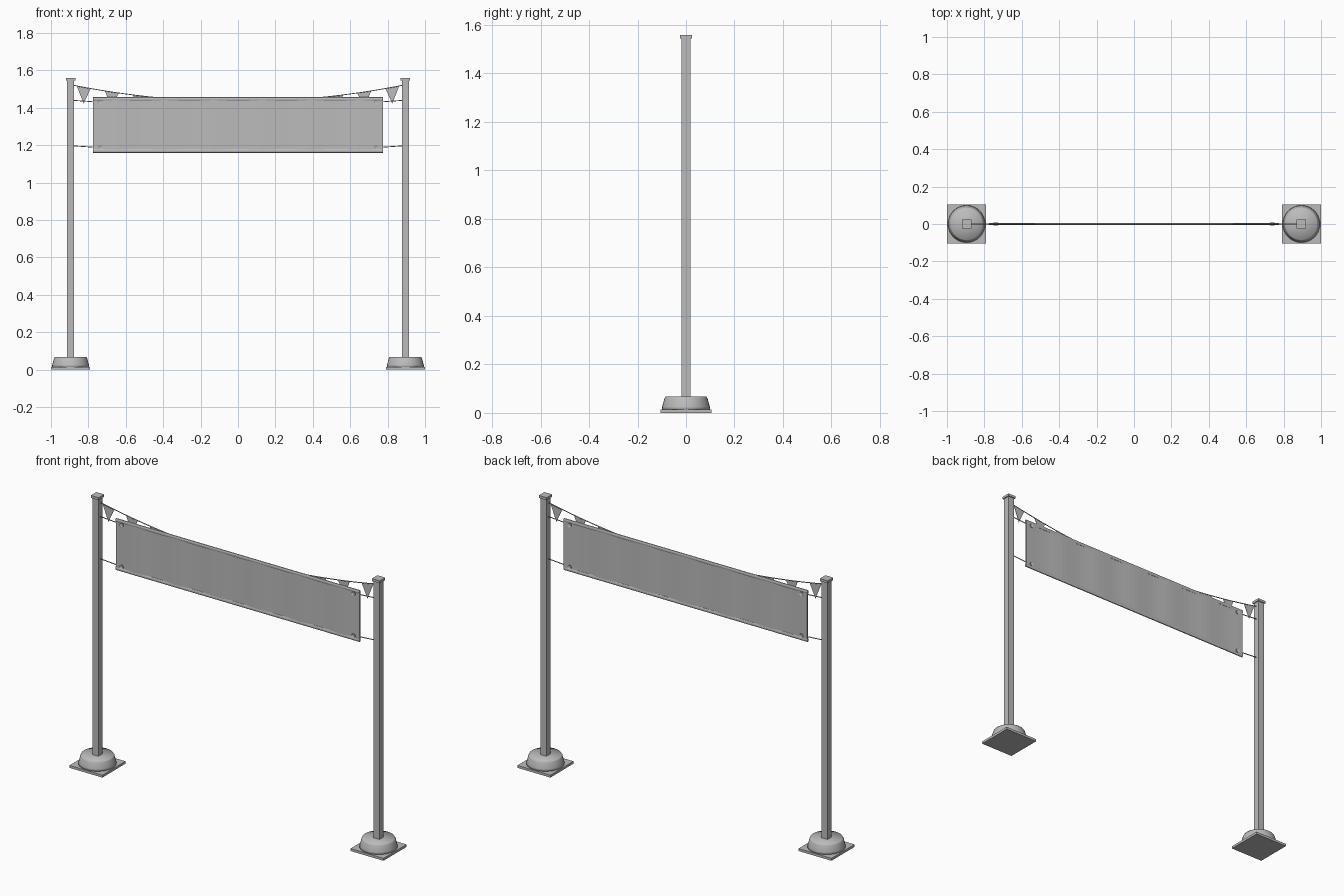
import bpy, bmesh, math
from mathutils import Vector, Matrix

default = bpy.data.objects.get("Cube")
if default:
    bpy.data.objects.remove(default, do_unlink=True)

grey = bpy.data.materials.new("plain_grey")
grey.use_nodes = True
COLOUR = (0.5, 0.5, 0.5, 1)
grey.diffuse_color = COLOUR
grey.node_tree.nodes["Principled BSDF"].inputs["Base Color"].default_value = COLOUR


def finish(name, bm, smooth=False):
    bmesh.ops.recalc_face_normals(bm, faces=bm.faces)
    for f in bm.faces:
        f.smooth = smooth
    mesh = bpy.data.meshes.new(name)
    bm.to_mesh(mesh)
    bm.free()
    mesh.materials.append(grey)
    obj = bpy.data.objects.new(name, mesh)
    bpy.context.collection.objects.link(obj)
    return obj


def box(name, centre, size):
    bm = bmesh.new()
    bmesh.ops.create_cube(bm, size=1)
    bmesh.ops.scale(bm, vec=size, verts=bm.verts)
    bmesh.ops.translate(bm, vec=centre, verts=bm.verts)
    return finish(name, bm)


def lathe(name, centre, profile, steps=32):
    bm = bmesh.new()
    verts = [bm.verts.new((r, 0, z)) for r, z in profile]
    edges = [bm.edges.new(pair) for pair in zip(verts, verts[1:])]
    bmesh.ops.spin(bm, geom=verts + edges, cent=(0, 0, 0), axis=(0, 0, 1),
                   angle=math.tau, steps=steps, use_duplicate=False)
    bmesh.ops.remove_doubles(bm, verts=bm.verts, dist=1e-5)
    bmesh.ops.translate(bm, vec=centre, verts=bm.verts)
    return finish(name, bm, smooth=True)


def rope(name, points, radius=0.0025):
    curve = bpy.data.curves.new(name, "CURVE")
    curve.dimensions = "3D"
    curve.bevel_depth = radius
    curve.bevel_resolution = 1
    curve.use_fill_caps = True
    line = curve.splines.new("POLY")
    line.points.add(len(points) - 1)
    for p, co in zip(line.points, points):
        p.co = (*co, 1)
    curve.materials.append(grey)
    obj = bpy.data.objects.new(name, curve)
    bpy.context.collection.objects.link(obj)


def hem(name, z):
    # Flattened round sleeve along the banner edge
    bm = bmesh.new()
    bmesh.ops.create_cone(bm, cap_ends=True, segments=12, radius1=1, radius2=1, depth=1.552)
    bmesh.ops.scale(bm, vec=(0.011, 0.006, 1), verts=bm.verts)
    bmesh.ops.rotate(bm, matrix=Matrix.Rotation(math.pi / 2, 3, "Y"), verts=bm.verts)
    bmesh.ops.translate(bm, vec=(0, 0, z), verts=bm.verts)
    obj = finish(name, bm)
    bpy.context.view_layer.objects.active = obj
    obj.select_set(True)
    bpy.ops.object.shade_smooth_by_angle()
    obj.select_set(False)


def grommet(name, x, z):
    # Ring that stands slightly proud of both banner faces
    bm = bmesh.new()
    bmesh.ops.create_cone(bm, cap_ends=True, segments=20, radius1=0.012, radius2=0.012, depth=0.016)
    caps = [f for f in bm.faces if len(f.verts) > 4]
    bmesh.ops.inset_region(bm, faces=caps, thickness=0.005, depth=-0.003)
    bmesh.ops.rotate(bm, matrix=Matrix.Rotation(math.pi / 2, 3, "X"), verts=bm.verts)
    bmesh.ops.translate(bm, vec=(x, 0, z), verts=bm.verts)
    finish(name, bm)


def flag(name, x):
    # Triangular pennant hung from the sagging string
    bm = bmesh.new()
    corners = [(x - 0.037, string_z(x - 0.037)), (x + 0.037, string_z(x + 0.037)),
               (x, string_z(x) - 0.088)]
    face = bm.faces.new([bm.verts.new((cx, -0.001, cz)) for cx, cz in corners])
    side = bmesh.ops.extrude_face_region(bm, geom=[face])["geom"]
    bmesh.ops.translate(bm, vec=(0, 0.002, 0),
                        verts=[v for v in side if isinstance(v, bmesh.types.BMVert)])
    finish(name, bm)


def string_z(x):
    return 1.434 + 0.086 * (x / 0.876) ** 2


# Posts with weighted feet, and the ropes tying the banner to them
for side, s in (("left", 1), ("right", -1)):
    x = 0.895 * s
    box(side + "_base_plate", (x, 0, 0.007), (0.21, 0.21, 0.014))
    lathe(side + "_base_weight", (x, 0, 0),
          [(0, 0.012), (0.1, 0.012), (0.098, 0.026), (0.089, 0.06), (0.085, 0.067), (0, 0.067)])
    box(side + "_post", (x, 0, 0.78), (0.038, 0.038, 1.54))
    box(side + "_post_cap", (x, 0, 1.552), (0.05, 0.05, 0.014))
    for level, z in (("upper", 1.43), ("lower", 1.187)):
        grommet(f"{side}_{level}_grommet", 0.738 * s, z)
        rope(f"{side}_{level}_rope", [(0.738 * s, 0, z), (0.88 * s, 0, z + 0.01)])

# Gently rippled banner cloth
bm = bmesh.new()
bmesh.ops.create_cube(bm, size=1)
bmesh.ops.scale(bm, vec=(1.55, 0.007, 0.28), verts=bm.verts)
long_edges = [e for e in bm.edges if abs(e.verts[0].co.x - e.verts[1].co.x) > 1]
bmesh.ops.subdivide_edges(bm, edges=long_edges, cuts=47, use_grid_fill=True)
for v in bm.verts:
    v.co.y += 0.0015 * math.cos(math.tau * v.co.x / 0.26)
bmesh.ops.translate(bm, vec=(0, 0, 1.308), verts=bm.verts)
finish("banner", bm)
hem("banner_top_hem", 1.447)
hem("banner_bottom_hem", 1.17)

# Bunting strung between the posts, dipping behind the banner edge
rope("bunting_string", [(x, 0, string_z(x)) for x in (i * 0.0365 for i in range(-24, 25))])
for i in range(12):
    flag(f"bunting_flag_{i + 1}", -0.825 + 0.15 * i)
